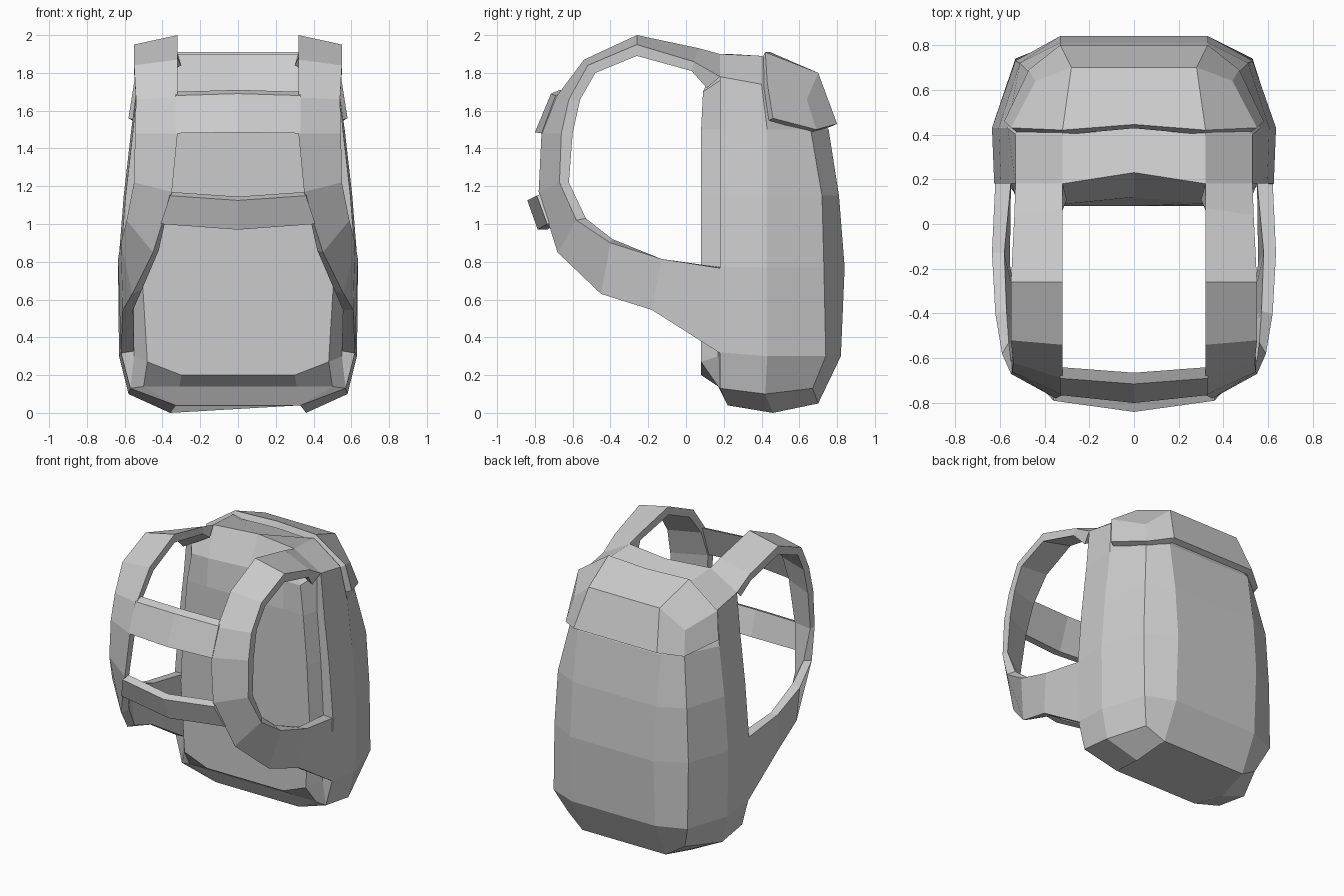
import bpy
import bmesh

if "Cube" in bpy.data.objects:
    bpy.data.objects.remove(bpy.data.objects["Cube"], do_unlink=True)

grey = bpy.data.materials.new("plain grey fabric")
grey.use_nodes = True
grey.diffuse_color = (.6, .6, .6, 1)
grey.node_tree.nodes["Principled BSDF"].inputs["Base Color"].default_value = (.6, .6, .6, 1)


def flip(point):
    return (-point[0], point[1], point[2])


def make_object(name, bm):
    """Clean up a bmesh and link it as a flat shaded object."""
    bmesh.ops.remove_doubles(bm, verts=bm.verts, dist=.0005)
    bmesh.ops.recalc_face_normals(bm, faces=bm.faces)
    mesh = bpy.data.meshes.new(name)
    bm.to_mesh(mesh)
    bm.free()
    mesh.materials.append(grey)
    obj = bpy.data.objects.new(name, mesh)
    bpy.context.collection.objects.link(obj)
    return obj


def loft(name, rings):
    """Skin closed rings of equal point count and cap both ends."""
    bm = bmesh.new()
    loops = [[bm.verts.new(point) for point in ring] for ring in rings]
    count = len(loops[0])
    for lower, upper in zip(loops, loops[1:]):
        for i in range(count):
            j = (i + 1) % count
            bm.faces.new((lower[i], lower[j], upper[j], upper[i]))
    bm.faces.new(loops[0])
    bm.faces.new(loops[-1])
    return make_object(name, bm)


def mirrored_ring(half):
    """Half ring starts on the centre line at the front and ends at the back."""
    return half + [flip(point) for point in reversed(half[1:])]


def wall_ring(z, panel, width, corner_x, corner_y, back):
    """Level ring: padded front panel, small step, side wall, chamfered back."""
    return [(0, .08, z), (.3, .08, z), (panel, .08, z), (panel + .04, .18, z),
            (width, .18, z), (width + .01, .43, z), (corner_x, corner_y, z), (.33, back, z)]


# Pack body, from the base up to the shoulder top
base = [(0, .22, .04), (.33, .22, .04), (.33, .22, .04), (.33, .22, .04),
        (.33, .22, .04), (.36, .46, 0), (.33, .7, .05), (.33, .7, .05)]
base_edge = [(0, .17, .14), (.31, .17, .14), (.5, .17, .14), (.57, .18, .13),
             (.57, .18, .13), (.58, .42, .1), (.46, .67, .13), (.33, .7, .05)]
lower_edge = [(0, .08, .2), (.3, .08, .2), (.48, .08, .27), (.55, .17, .3),
              (.62, .18, .32), (.63, .43, .3), (.53, .74, .3), (.33, .82, .3)]
shoulder = [(0, .12, 1.7), (.3, .09, 1.7), (.43, .09, 1.7), (.5, .18, 1.76),
            (.53, .18, 1.78), (.53, .4, 1.74), (.4, .58, 1.64), (.28, .62, 1.68)]
crown = [(0, .23, 1.9), (.32, .18, 1.9), (.32, .18, 1.9), (.32, .18, 1.9),
         (.32, .18, 1.9), (.32, .4, 1.89), (.28, .6, 1.78), (.28, .62, 1.78)]
halves = [base, base_edge, lower_edge,
          wall_ring(.77, .51, .625, .53, .73, .84),
          wall_ring(1.15, .49, .595, .51, .72, .81),
          wall_ring(1.5, .46, .555, .45, .66, .755),
          shoulder, crown]
loft("pack_body", [mirrored_ring(half) for half in halves])


# Lid: faceted shell over the top and back of the body
front_top, front_mid, front_rim = (.32, .42, 1.91), (.55, .43, 1.75), (.58, .46, 1.56)
back_top, corner, corner_rim, back_rim = (.28, .7, 1.8), (.44, .64, 1.66), (.47, .69, 1.5), (.33, .8, 1.53)
centre = (0, .445, 1.91)
side_faces = [(front_top, front_mid, corner, back_top),
              (front_mid, front_rim, corner_rim, corner),
              (back_top, corner, corner_rim, back_rim)]
lid_faces = [(flip(front_top), centre, front_top, back_top, flip(back_top)),
             (flip(back_top), back_top, back_rim, flip(back_rim))]
for face in side_faces:
    lid_faces.append(face)
    lid_faces.append(tuple(flip(point) for point in reversed(face)))
bm = bmesh.new()
for face in lid_faces:
    bm.faces.new([bm.verts.new(point) for point in face])
lid = make_object("pack_lid", bm)
if lid.data.polygons[0].normal.z < 0:
    lid.data.flip_normals()
shell = lid.modifiers.new("thickness", 'SOLIDIFY')
shell.thickness = .045
shell.offset = -1


# Shoulder straps: inner edge, outer edge, then offset to the underside
stations = [
    ((.62, .19, .31), (.62, .19, .765), (-.07, 0, .005)),
    ((.61, -.18, .545), (.635, -.13, .815), (-.055, 0, 0)),
    ((.56, -.45, .63), (.62, -.4, .9), (-.05, .01, .02)),
    ((.45, -.68, .85), (.59, -.58, 1.02), (-.03, .05, .01)),
    ((.35, -.78, 1.17), (.55, -.67, 1.22), (0, .05, 0)),
    ((.32, -.765, 1.48), (.545, -.66, 1.48), (0, .06, 0)),
    ((.32, -.69, 1.67), (.54, -.62, 1.66), (0, .06, 0)),
    ((.32, -.54, 1.87), (.55, -.52, 1.84), (0, .04, -.04)),
    ((.32, -.26, 2), (.55, -.26, 1.95), (0, 0, -.06)),
    ((.32, .07, 1.93), (.535, .04, 1.86), (0, -.01, -.05)),
    ((.32, .18, 1.9), (.53, .18, 1.78), (-.02, -.07, -.06)),
]
for side in ("left", "right"):
    rings = []
    for inner, outer, depth in stations:
        under_outer = tuple(a + b for a, b in zip(outer, depth))
        under_inner = tuple(a + b for a, b in zip(inner, depth))
        ring = [inner, outer, under_outer, under_inner]
        rings.append(ring if side == "left" else [flip(point) for point in ring])
    loft(side + "_shoulder_strap", rings)


# Chest straps: bands bowed forward between the shoulder straps
def cross_band(name, top_end, bottom_end, top_mid, bottom_mid, depth):
    def section(top, bottom):
        return [top, bottom, (bottom[0], bottom[1] + depth, bottom[2]),
                (top[0], top[1] + depth, top[2] + .02)]
    end = section(top_end, bottom_end)
    loft(name, [[flip(point) for point in end], section(top_mid, bottom_mid), end])


cross_band("upper_chest_strap", (.33, -.69, 1.68), (.33, -.765, 1.48),
           (0, -.715, 1.69), (0, -.8, 1.485), .05)
cross_band("lower_chest_strap", (.36, -.79, 1.15), (.41, -.735, 1),
           (0, -.84, 1.125), (0, -.785, .97), .05)
